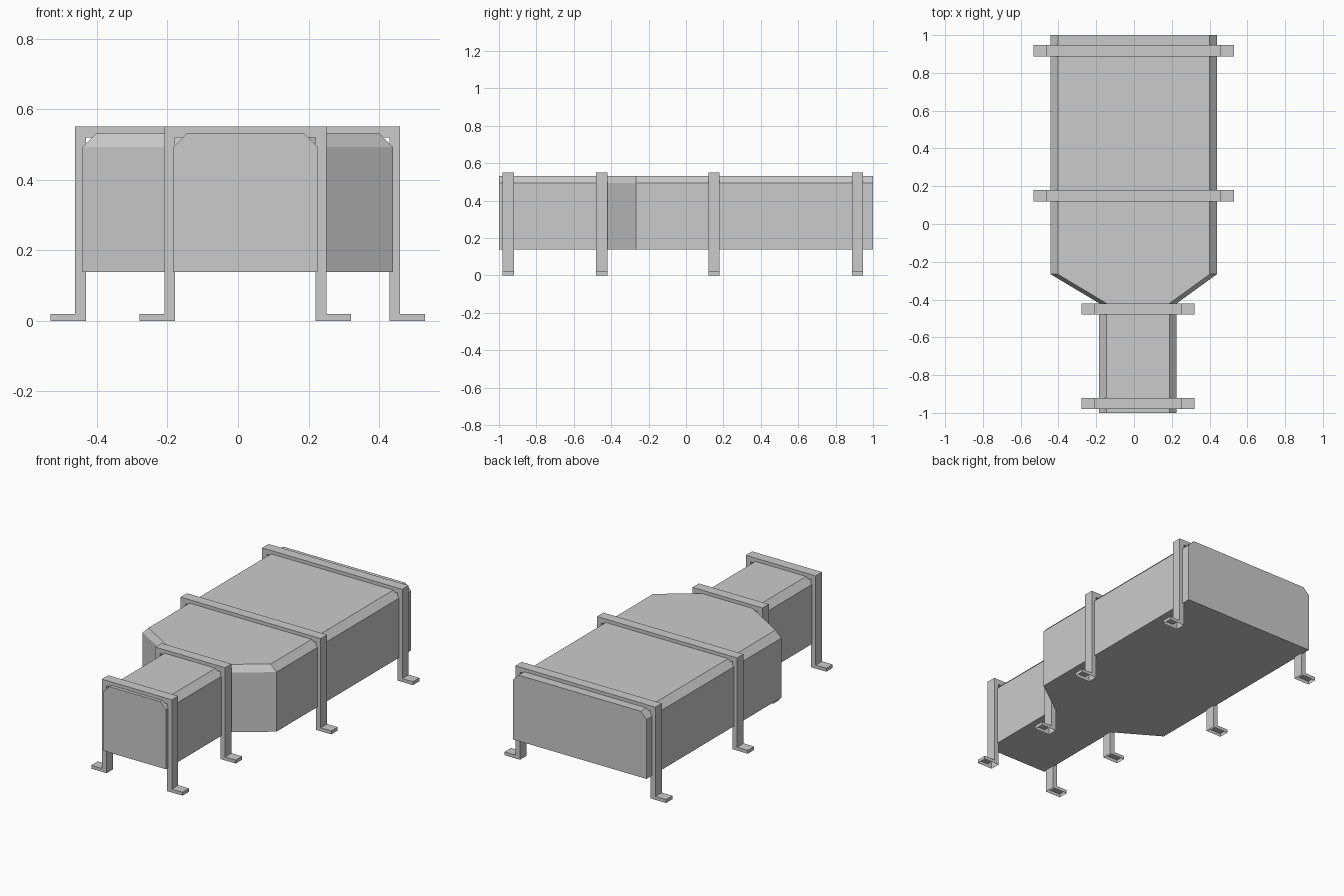
import bpy, bmesh

if "Cube" in bpy.data.objects:
    bpy.data.objects.remove(bpy.data.objects["Cube"])


def make_object(name, bm):
    bmesh.ops.recalc_face_normals(bm, faces=bm.faces)
    mesh = bpy.data.meshes.new(name)
    bm.to_mesh(mesh)
    bm.free()
    obj = bpy.data.objects.new(name, mesh)
    bpy.context.collection.objects.link(obj)
    return obj


def loft(bm, sections):
    # sections: lists of 3D points with equal counts, skinned in order
    rings = [[bm.verts.new(p) for p in s] for s in sections]
    n = len(rings[0])
    for a, b in zip(rings, rings[1:]):
        for i in range(n):
            j = (i + 1) % n
            bm.faces.new((a[i], a[j], b[j], b[i]))
    bm.faces.new(rings[0])
    bm.faces.new(rings[-1])


# Duct: chamfered-top section, narrow at the front and tapering out to wide
def duct_section(y, x0, x1, bottom=0.139, top=0.531, c=0.038):
    return [(x0, y, bottom), (x1, y, bottom), (x1, y, top - c),
            (x1 - c, y, top), (x0 + c, y, top), (x0, y, top - c)]


NARROW = (-0.184, 0.226)
WIDE = (-0.441, 0.439)
bm = bmesh.new()
loft(bm, [duct_section(-1, *NARROW), duct_section(-0.42, *NARROW),
          duct_section(-0.266, *WIDE), duct_section(1, *WIDE)])
make_object("duct", bm)


# Support frames: arch with outward feet, hollow and open underneath
def support_frame(name, y, cx, half, t=0.031, foot=0.07, top=0.551, depth=0.06):
    side = [(half + foot, 0), (half + foot, 0.02), (half, 0.02), (half, top)]
    inner = [(half - t, top - t), (half - t, 0)]
    right = side, inner
    outline = (right[0] + [(-x, z) for x, z in reversed(side)]
               + [(-x, z) for x, z in reversed(inner)] + inner)
    bm = bmesh.new()
    loft(bm, [[(cx + x, y + s * depth / 2, z) for x, z in outline] for s in (-1, 1)])
    bmesh.ops.recalc_face_normals(bm, faces=bm.faces)
    soles = [f for f in bm.faces if all(v.co.z < 0.001 for v in f.verts)]
    bmesh.ops.delete(bm, geom=soles, context='FACES_ONLY')
    make_object(name, bm)


for i, (y, cx, half) in enumerate([(-0.95, 0.021, 0.23), (-0.45, 0.021, 0.23),
                                   (0.15, -0.001, 0.461), (0.917, -0.001, 0.461)]):
    support_frame(f"support_frame_{i + 1}", y, cx, half)
